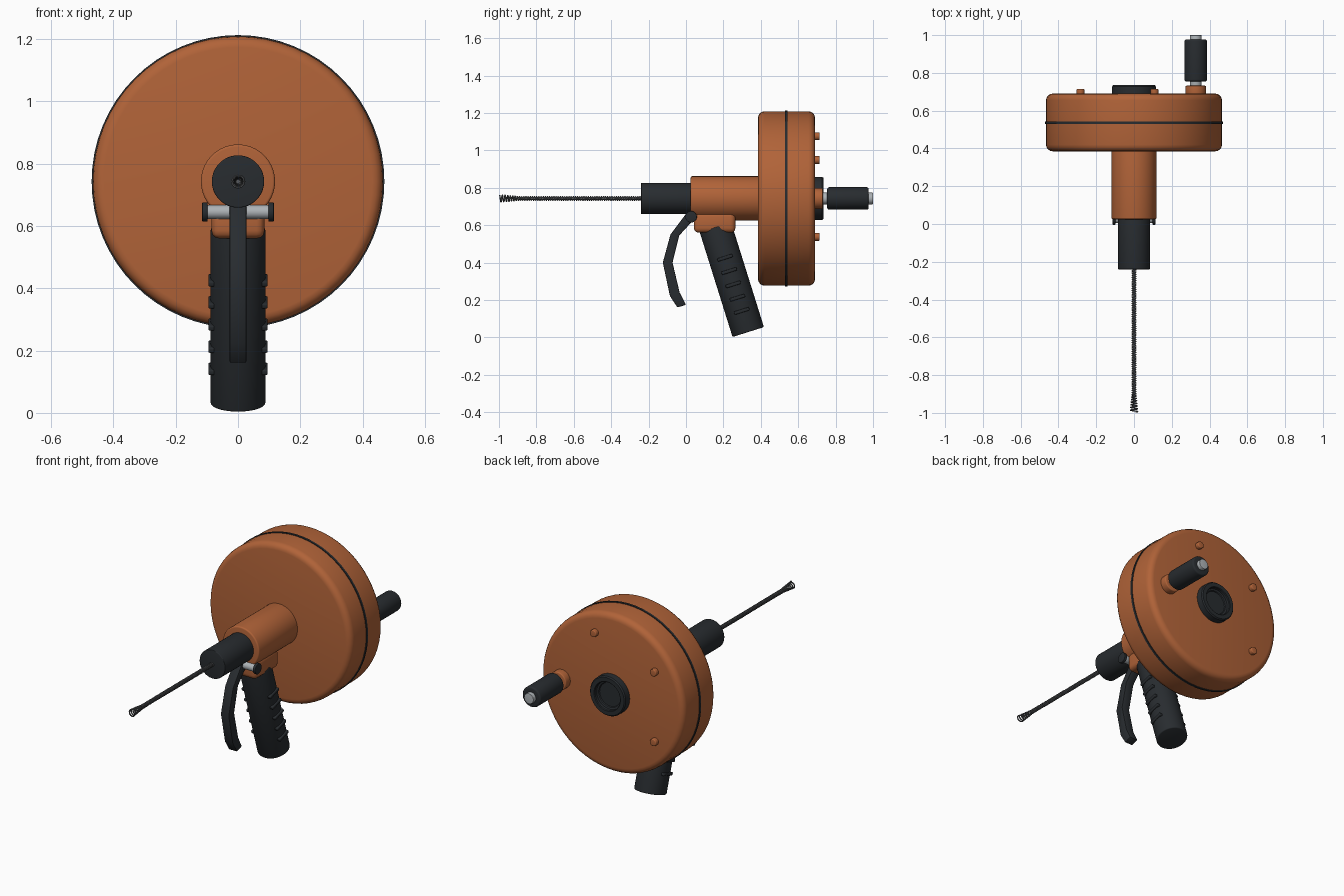
import bpy, bmesh, math
from mathutils import Vector, Matrix

if "Cube" in bpy.data.objects:
    bpy.data.objects.remove(bpy.data.objects["Cube"])

ZC = 0.743  # height of the main axis


def mat(name, rgb):
    m = bpy.data.materials.new(name)
    m.diffuse_color = (*rgb, 1)
    m.use_nodes = True
    m.node_tree.nodes["Principled BSDF"].inputs["Base Color"].default_value = m.diffuse_color
    return m


ORANGE = mat("orange_paint", (0.44, 0.125, 0.04))
BLACK = mat("black_rubber", (0.021, 0.025, 0.029))
STEEL = mat("steel", (0.42, 0.45, 0.47))
WIRE = mat("cable_steel", (0.10, 0.105, 0.11))


def finish(ob, material, bevel=0, segs=3):
    ob.data.materials.clear()
    ob.data.materials.append(material)
    bpy.ops.object.select_all(action='DESELECT')
    ob.select_set(True)
    bpy.context.view_layer.objects.active = ob
    if bevel:
        b = ob.modifiers.new("bevel", 'BEVEL')
        b.width, b.segments, b.limit_method = bevel, segs, 'ANGLE'
        bpy.ops.object.modifier_apply(modifier=b.name)
    bpy.ops.object.shade_smooth_by_angle(angle=math.radians(35))
    return ob


def from_bmesh(name, bm, material, bevel=0, segs=3):
    bmesh.ops.recalc_face_normals(bm, faces=bm.faces[:])
    me = bpy.data.meshes.new(name)
    bm.to_mesh(me)
    bm.free()
    ob = bpy.data.objects.new(name, me)
    bpy.context.collection.objects.link(ob)
    return finish(ob, material, bevel, segs)


def lathe(name, profile, material, x=0, z=ZC, segs=64):
    """Spin a (radius, y) profile around an axis parallel to y."""
    bm = bmesh.new()
    vs = [bm.verts.new((r, y, 0)) for r, y in profile]
    edges = [bm.edges.new(p) for p in zip(vs, vs[1:])]
    bmesh.ops.spin(bm, geom=vs + edges, cent=(0, 0, 0), axis=(0, 1, 0),
                   angle=2 * math.pi, steps=segs)
    bmesh.ops.remove_doubles(bm, verts=bm.verts[:], dist=1e-5)
    bmesh.ops.translate(bm, verts=bm.verts[:], vec=(x, 0, z))
    return from_bmesh(name, bm, material)


def rod_profile(r, y0, y1, b, n=4):
    """Closed cylinder profile with rounded rims."""
    arc = [(r - b + b * math.sin(t), b - b * math.cos(t))
           for t in (i * math.pi / 2 / n for i in range(n + 1))]
    return ([(0, y0)] + [(a, y0 + d) for a, d in arc]
            + [(a, y1 - d) for a, d in reversed(arc)] + [(0, y1)])


def rod(name, p0, p1, r, material, bevel=0, segs=32):
    p0, p1 = Vector(p0), Vector(p1)
    d = p1 - p0
    bm = bmesh.new()
    bmesh.ops.create_cone(bm, cap_ends=True, segments=segs, radius1=r, radius2=r, depth=d.length,
                          matrix=Matrix.Translation((p0 + p1) / 2)
                          @ d.to_track_quat('Z', 'Y').to_matrix().to_4x4())
    return from_bmesh(name, bm, material, bevel)


def box(name, loc, size, material, bevel, rx=0):
    bm = bmesh.new()
    bmesh.ops.create_cube(bm, size=1, matrix=Matrix.Translation(loc)
                          @ Matrix.Rotation(rx, 4, 'X') @ Matrix.Diagonal((*size, 1)))
    return from_bmesh(name, bm, material, bevel)


def wire(name, pts, r, material):
    cu = bpy.data.curves.new(name, 'CURVE')
    cu.dimensions, cu.bevel_depth, cu.bevel_resolution = '3D', r, 1
    cu.use_fill_caps = True
    sp = cu.splines.new('POLY')
    sp.points.add(len(pts) - 1)
    for p, co in zip(sp.points, pts):
        p.co = (*co, 1)
    ob = bpy.data.objects.new(name, cu)
    bpy.context.collection.objects.link(ob)
    bpy.ops.object.select_all(action='DESELECT')
    ob.select_set(True)
    bpy.context.view_layer.objects.active = ob
    bpy.ops.object.convert(target='MESH')
    return finish(bpy.context.object, material)


# Drum with its seam band
lathe("drum", rod_profile(0.466, 0.385, 0.69, 0.035), ORANGE)
lathe("drum_seam", [(0.45, 0.529), (0.470, 0.529), (0.470, 0.542), (0.45, 0.542)], BLACK)

# Neck and nose
lathe("neck", rod_profile(0.119, 0.025, 0.40, 0.008), ORANGE)
lathe("nose", rod_profile(0.084, -0.24, 0.05, 0.004), BLACK)

# Rear hub with stepped recess
lathe("hub", [(0.116, 0.68), (0.116, 0.728), (0.110, 0.735), (0.086, 0.735), (0.082, 0.731),
              (0.082, 0.715), (0.072, 0.712), (0.069, 0.706), (0, 0.706)], BLACK)

# Cover screws
for i in (1, 2, 3):
    a = math.radians(72 * i)
    lathe(f"screw_{i}", rod_profile(0.021, 0.68, 0.715, 0.005), ORANGE,
          0.35 * math.cos(a), ZC + 0.35 * math.sin(a), 20)

# Crank handle
HX = 0.327
lathe("crank_boss", rod_profile(0.055, 0.68, 0.732, 0.006), ORANGE, HX, segs=32)
lathe("crank_shaft", rod_profile(0.031, 0.71, 1.0, 0.003), STEEL, HX, segs=32)
lathe("crank_grip", rod_profile(0.06, 0.755, 0.977, 0.010), BLACK, HX, segs=32)

# Grip collar, tilted pistol grip and its side ribs
box("grip_collar", (0, 0.153, 0.615), (0.17, 0.222, 0.11), ORANGE, 0.025)
TILT = math.radians(17.4)
down = Vector((0, math.sin(TILT), -math.cos(TILT)))
top = Vector((0, 0.157, 0.59))
rod("pistol_grip", top, top + down * 0.588, 0.088, BLACK, 0.006, 48)
for i in range(5):
    p = top + down * (0.172 + 0.0745 * i)
    for s in (-1, 1):
        box(f"grip_rib_{i}_{s}", p + Vector((s * 0.082, 0, 0)), (0.027, 0.085, 0.018),
            BLACK, 0.005, TILT)

# Trigger pivot pin with end caps
PY, PZ = 0.027, 0.645
rod("pivot_pin", (-0.105, PY, PZ), (0.105, PY, PZ), 0.022, STEEL)
for s in (-1, 1):
    rod(f"pivot_cap_{s}", (s * 0.098, PY, PZ), (s * 0.115, PY, PZ), 0.031, BLACK, 0.003)

# Trigger lever
outline = [(0.005, 0.668), (-0.083, 0.550), (-0.124, 0.400), (-0.086, 0.222), (-0.046, 0.160),
           (0.0, 0.175), (-0.034, 0.240), (-0.072, 0.400), (-0.036, 0.545), (0.048, 0.637),
           (0.050, 0.660), (0.030, 0.675)]
bm = bmesh.new()
f = bm.faces.new([bm.verts.new((-0.027, y, z)) for y, z in outline])
ext = bmesh.ops.extrude_face_region(bm, geom=[f])
bmesh.ops.translate(bm, vec=(0.054, 0, 0),
                    verts=[v for v in ext['geom'] if isinstance(v, bmesh.types.BMVert)])
from_bmesh("trigger_lever", bm, BLACK, 0.005, 2)

# Coiled cable: tight coil that opens into a flared tip
pts, y, a = [], -0.22, 0.0
while y > -0.996:
    t = max(0.0, (-y - 0.89) / 0.106)
    r = 0.0095 + 0.0105 * t
    pts.append((r * math.cos(a), y, ZC + r * math.sin(a)))
    a += math.pi / 6
    y -= (0.0115 + 0.004 * t) / 12
wire("cable_coil", pts, 0.0038, WIRE)
rod("cable_core", (0, -0.22, ZC), (0, -0.90, ZC), 0.007, WIRE, 0, 12)
